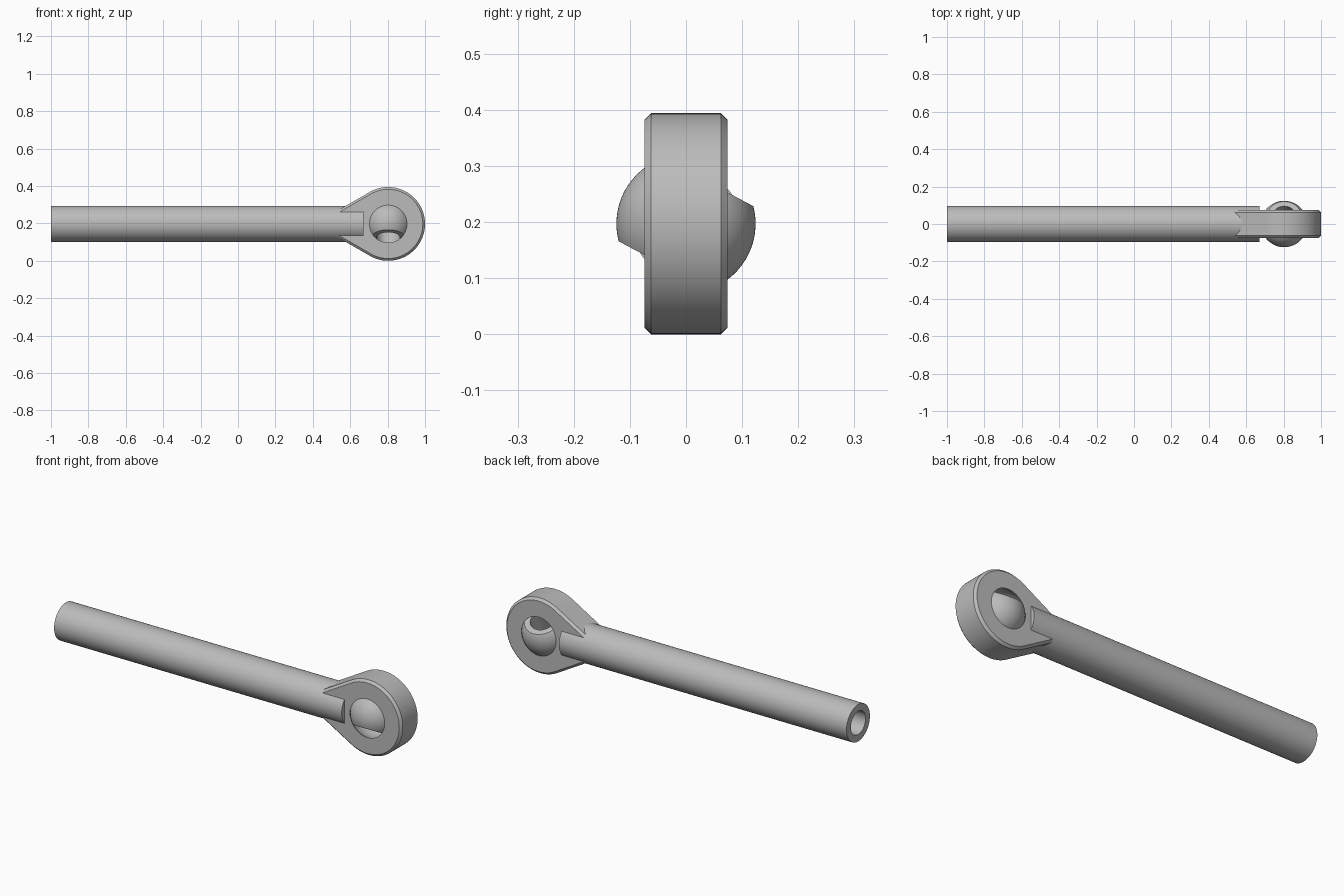
import bpy, bmesh, math
from mathutils import Matrix

if "Cube" in bpy.data.objects:
    bpy.data.objects.remove(bpy.data.objects["Cube"], do_unlink=True)

SEGMENTS = 96
EYE = (0.803, 0, 0.197)      # centre of the ball joint
EYE_R, BALL_R = 0.197, 0.124

steel = bpy.data.materials.new("steel grey")
steel.use_nodes = True
grey = (0.5, 0.5, 0.5, 1)
steel.diffuse_color = grey
steel.node_tree.nodes["Principled BSDF"].inputs["Base Color"].default_value = grey


def circle(radius, angle):
    return radius


def teardrop(radius, angle):
    """Circle with two tangent lines meeting at a point opposite angle zero."""
    past = abs(angle) - math.radians(120)
    return radius / math.cos(past) if past > 0 else radius


def loft(name, rings, closed, matrix):
    """Join rings given as (outline, radius, height) around local z."""
    bm = bmesh.new()
    loops = []
    for outline, radius, height in rings:
        loop = []
        for i in range(SEGMENTS):
            a = 2 * math.pi * i / SEGMENTS - math.pi
            r = outline(radius, a)
            loop.append(bm.verts.new((r * math.cos(a), r * math.sin(a), height)))
        loops.append(loop)
    pairs = list(zip(loops, loops[1:]))
    if closed:
        pairs.append((loops[-1], loops[0]))
    for a, b in pairs:
        for i in range(SEGMENTS):
            j = (i + 1) % SEGMENTS
            bm.faces.new((a[i], a[j], b[j], b[i]))
    bmesh.ops.remove_doubles(bm, verts=bm.verts, dist=1e-5)
    bmesh.ops.transform(bm, matrix=matrix, verts=bm.verts)
    bmesh.ops.recalc_face_normals(bm, faces=bm.faces)
    mesh = bpy.data.meshes.new(name)
    bm.to_mesh(mesh)
    bm.free()
    mesh.materials.append(steel)
    obj = bpy.data.objects.new(name, mesh)
    bpy.context.collection.objects.link(obj)
    bpy.ops.object.select_all(action="DESELECT")
    obj.select_set(True)
    bpy.context.view_layer.objects.active = obj
    bpy.ops.object.shade_smooth_by_angle(angle=math.radians(25))
    return obj


def sphere_arc(radius, limit, steps):
    """Rings of a sphere between heights -limit and limit."""
    end = math.asin(limit / radius)
    angles = [end * (2 * k / steps - 1) for k in range(steps + 1)]
    return [(circle, radius * math.cos(t), radius * math.sin(t)) for t in angles]


# Shank: round bar with a blind bore in the free end
shank = [(0, 0.67), (0.097, 0.67), (0.097, -1), (0.061, -1), (0.061, 0), (0, 0)]
loft("shank", [(circle, r, h) for r, h in shank], False,
     Matrix.Translation((0, 0, EYE[2])) @ Matrix.Rotation(math.pi / 2, 4, "Y"))

# Eye housing: chamfered teardrop plate with a spherical seat
half, chamfer = 0.074, 0.012
outer = [(teardrop, EYE_R - chamfer, half), (teardrop, EYE_R, half - chamfer),
         (teardrop, EYE_R, chamfer - half), (teardrop, EYE_R - chamfer, -half)]
loft("eye_housing", outer + sphere_arc(BALL_R + 0.0008, half, 16), True,
     Matrix.Translation(EYE) @ Matrix.Rotation(math.pi / 2, 4, "X"))

# Swivel ball: truncated sphere with a through hole, tilted in its seat
flat, hole = 0.084, 0.063
ball = sphere_arc(BALL_R, flat, 28) + [(circle, hole, flat), (circle, hole, -flat)]
loft("swivel_ball", ball, True,
     Matrix.Translation(EYE) @ Matrix.Rotation(math.radians(-28), 4, "X"))
